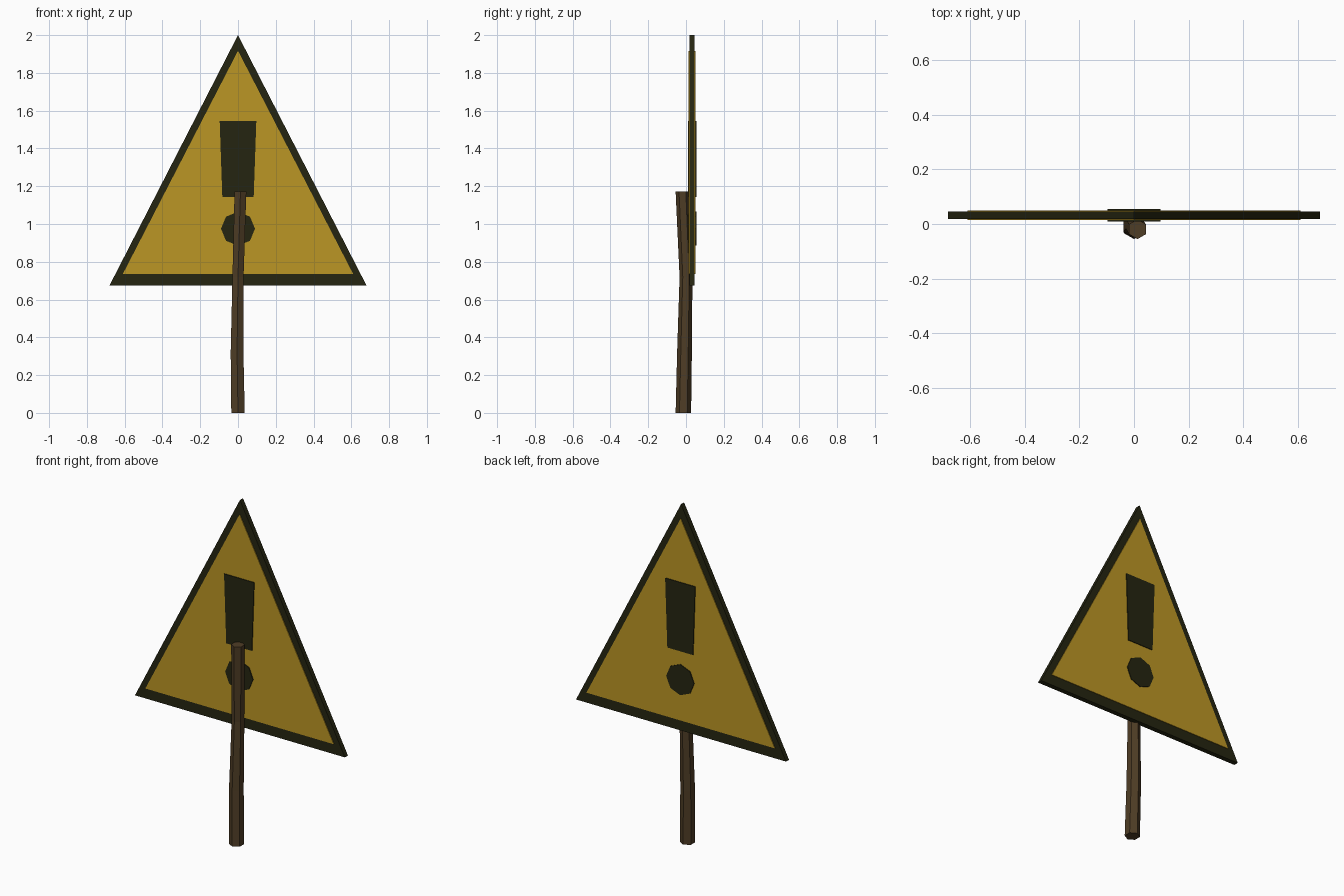
import bpy
import bmesh
from math import cos, sin, tau

cube = bpy.data.objects.get("Cube")
if cube:
    bpy.data.objects.remove(cube, do_unlink=True)


def material(name, rgb):
    mat = bpy.data.materials.new(name)
    mat.use_nodes = True
    mat.diffuse_color = (*rgb, 1)
    bsdf = next(n for n in mat.node_tree.nodes if n.type == 'BSDF_PRINCIPLED')
    bsdf.inputs["Base Color"].default_value = (*rgb, 1)
    bsdf.inputs["Roughness"].default_value = 0.9
    return mat


def loft(name, rings, mat):
    """Join equal-sized rings of points into a closed solid."""
    bm = bmesh.new()
    loops = [[bm.verts.new(p) for p in ring] for ring in rings]
    for low, high in zip(loops, loops[1:]):
        for i in range(len(low)):
            j = (i + 1) % len(low)
            bm.faces.new((low[i], low[j], high[j], high[i]))
    bm.faces.new(loops[0])
    bm.faces.new(loops[-1])
    bmesh.ops.recalc_face_normals(bm, faces=bm.faces[:])
    mesh = bpy.data.meshes.new(name)
    bm.to_mesh(mesh)
    bm.free()
    mesh.materials.append(mat)
    obj = bpy.data.objects.new(name, mesh)
    bpy.context.collection.objects.link(obj)
    return obj


BOARD_Y = 0.032


def plate(name, outline, half_depth, mat):
    """Extrude an x-z outline equally to both sides of the board centre."""
    rings = [[(x, BOARD_Y + s * half_depth, z) for x, z in outline]
             for s in (-1, 1)]
    return loft(name, rings, mat)


yellow = material("warning yellow", (0.50, 0.305, 0.018))
black = material("olive black", (0.0185, 0.0185, 0.0055))
wood = material("dark wood", (0.078, 0.047, 0.019))

# Triangular board: dark border with a slightly proud yellow panel
plate("board_border", [(-0.68, 0.675), (0.68, 0.675), (0, 2)], 0.014, black)
plate("board_panel", [(-0.61, 0.735), (0.61, 0.735), (0, 1.917)], 0.018, yellow)

# Exclamation mark, showing on both sides
plate("mark_bar", [(-0.083, 1.142), (0.083, 1.142),
                   (0.097, 1.545), (-0.097, 1.545)], 0.0225, black)
dot = [(0.09 * cos(tau * i / 8), 0.975 + 0.09 * sin(tau * i / 8))
       for i in range(8)]
plate("mark_dot", dot, 0.0225, black)

# Crooked six-sided post: centre x, centre y, height, radius
sections = [(0, -0.014, 0, 0.041), (-0.005, -0.008, 0.32, 0.039),
            (0, 0, 0.72, 0.034), (0.013, -0.019, 1.172, 0.036)]
rings = [[(x + r * sin(tau * i / 6), y + r * cos(tau * i / 6), z)
          for i in range(6)] for x, y, z, r in sections]
loft("post", rings, wood)
